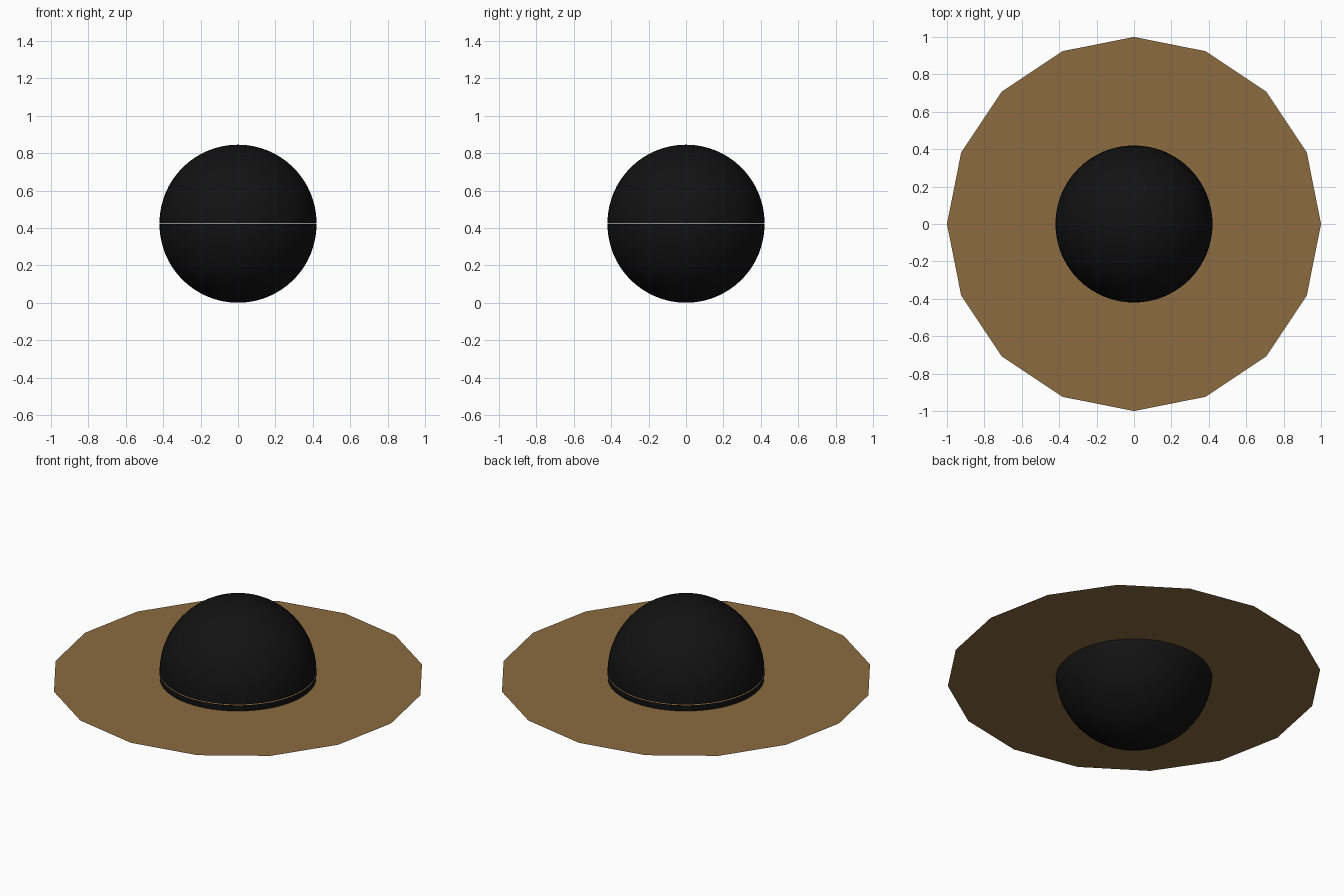
import bpy, bmesh

if "Cube" in bpy.data.objects:
    bpy.data.objects.remove(bpy.data.objects["Cube"])

R = 0.42       # dome radius
GAP = 0.005    # narrow seam between the two domes


def material(name, color):
    m = bpy.data.materials.new(name)
    m.diffuse_color = color
    m.use_nodes = True
    m.node_tree.nodes["Principled BSDF"].inputs["Base Color"].default_value = m.diffuse_color
    return m


def add_object(name, bm, mat, z, smooth):
    me = bpy.data.meshes.new(name)
    for f in bm.faces:
        f.smooth = smooth
    bm.to_mesh(me)
    bm.free()
    me.materials.append(mat)
    ob = bpy.data.objects.new(name, me)
    ob.location.z = z
    bpy.context.collection.objects.link(ob)
    return ob


def dome(name, z, upper):
    # open half of a sphere
    bm = bmesh.new()
    bmesh.ops.create_uvsphere(bm, u_segments=64, v_segments=32, radius=R)
    bmesh.ops.bisect_plane(bm, geom=bm.verts[:] + bm.edges[:] + bm.faces[:],
                           dist=1e-5, plane_co=(0, 0, 0), plane_no=(0, 0, 1),
                           clear_inner=upper, clear_outer=not upper)
    return add_object(name, bm, black, z, True)


black = material("black", (0.006, 0.006, 0.006, 1))
brown = material("ring_brown", (0.26, 0.145, 0.05, 1))

# Central sphere in two halves
dome("lower_dome", R, False)
dome("upper_dome", R + GAP, True)

# Flat sixteen-sided disc
bm = bmesh.new()
bmesh.ops.create_circle(bm, cap_ends=True, segments=16, radius=1.0)
bmesh.ops.recalc_face_normals(bm, faces=bm.faces[:])
for f in bm.faces:
    if f.normal.z < 0:
        f.normal_flip()
add_object("disc", bm, brown, 0.385, False)
